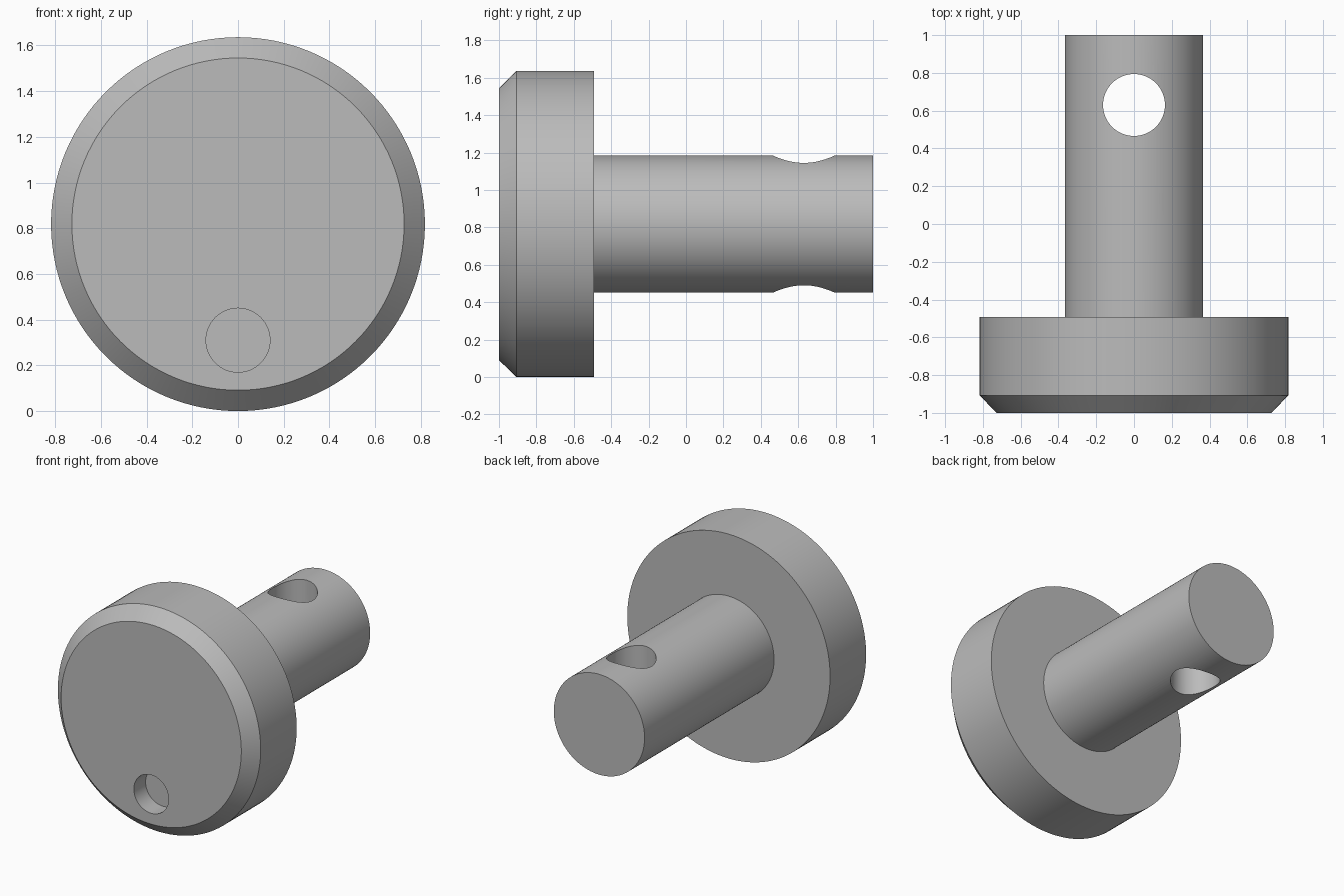
import bpy, bmesh, math
from mathutils import Matrix

cube = bpy.data.objects.get("Cube")
if cube:
    bpy.data.objects.remove(cube, do_unlink=True)

SIDES = 128
AXIS_Z = 0.818      # height of the pin's axis

grey = bpy.data.materials.new("plain grey")
grey.use_nodes = True
colour = (0.5, 0.5, 0.5, 1)
grey.diffuse_color = colour
grey.node_tree.nodes["Principled BSDF"].inputs["Base Color"].default_value = colour


def add_object(name, bm):
    bmesh.ops.recalc_face_normals(bm, faces=bm.faces)
    mesh = bpy.data.meshes.new(name)
    bm.to_mesh(mesh)
    bm.free()
    mesh.materials.append(grey)
    obj = bpy.data.objects.new(name, mesh)
    bpy.context.collection.objects.link(obj)
    return obj


def turned(name, profile):
    """Solid turned about the y axis from (radius, y) steps, capped at both ends."""
    bm = bmesh.new()
    rings = []
    for r, y in profile:
        angles = [2 * math.pi * i / SIDES for i in range(SIDES)]
        rings.append([bm.verts.new((r * math.cos(a), y, AXIS_Z + r * math.sin(a)))
                      for a in angles])
    for a, b in zip(rings, rings[1:]):
        for i in range(SIDES):
            j = (i + 1) % SIDES
            bm.faces.new((a[i], a[j], b[j], b[i]))
    bm.faces.new(rings[0])
    bm.faces.new(rings[-1])
    return add_object(name, bm)


def drill(target, radius, depth, centre, rotation):
    """Cut a round hole and discard the cutter."""
    bm = bmesh.new()
    bmesh.ops.create_cone(bm, cap_ends=True, segments=64, radius1=radius, radius2=radius,
                          depth=depth, matrix=Matrix.Translation(centre) @ rotation)
    cutter = add_object("drill_cutter", bm)
    cutter.hide_render = True
    mod = target.modifiers.new("hole", "BOOLEAN")
    mod.operation = "DIFFERENCE"
    mod.solver = "EXACT"
    mod.object = cutter
    bpy.context.view_layer.objects.active = target
    bpy.ops.object.modifier_apply(modifier=mod.name)
    bpy.data.objects.remove(cutter, do_unlink=True)


# Chamfered head and shaft, turned as one solid
pin = turned("headed_pin", [(0.727, -1), (0.818, -0.907), (0.818, -0.492),
                            (0.366, -0.492), (0.366, 1)])

# Cross hole through the shaft, then the shallow blind hole in the head
drill(pin, 0.164, 2, (0, 0.63, AXIS_Z), Matrix.Identity(4))
drill(pin, 0.14, 0.27, (0, -1, 0.31), Matrix.Rotation(math.pi / 2, 4, "X"))

# Smooth round walls with crisp edges
bpy.ops.object.select_all(action="DESELECT")
pin.select_set(True)
bpy.context.view_layer.objects.active = pin
bpy.ops.object.shade_smooth_by_angle(angle=math.radians(30))
